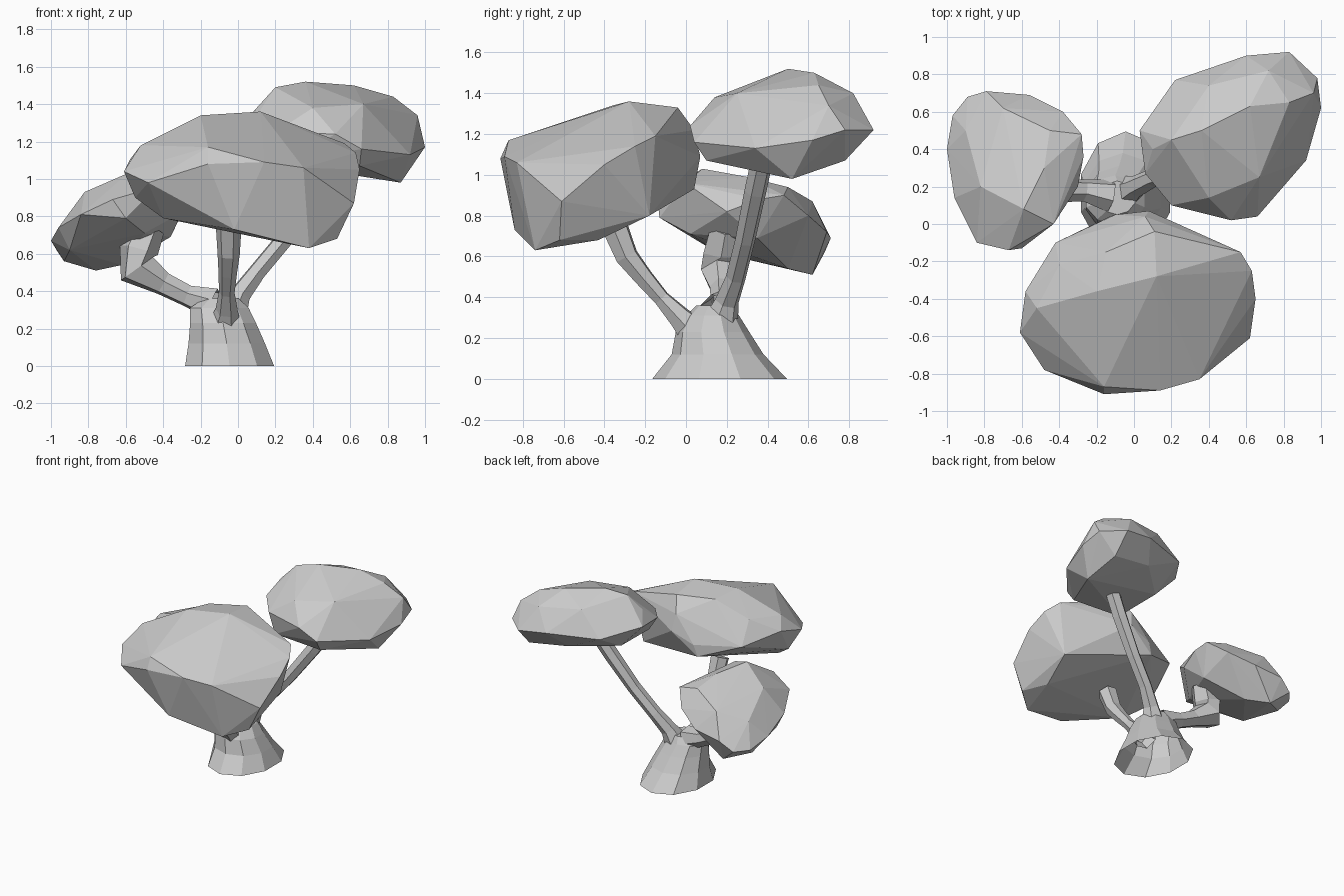
import bpy
import bmesh
import math
from mathutils import Vector

default_cube = bpy.data.objects.get("Cube")
if default_cube:
    bpy.data.objects.remove(default_cube, do_unlink=True)

# One plain grey for the whole tree
grey = bpy.data.materials.new("plain_grey")
grey.use_nodes = True
colour = (0.6, 0.6, 0.6, 1)
grey.diffuse_color = colour
grey.node_tree.nodes["Principled BSDF"].inputs["Base Color"].default_value = colour


def finish(name, bm):
    """Turn a bmesh into a flat shaded grey object."""
    mesh = bpy.data.meshes.new(name)
    bm.to_mesh(mesh)
    bm.free()
    mesh.materials.append(grey)
    obj = bpy.data.objects.new(name, mesh)
    bpy.context.collection.objects.link(obj)
    return obj


def skin(name, rings):
    """Join equal rings of points into a tube, open at its foot."""
    bm = bmesh.new()
    loops = [[bm.verts.new(p) for p in ring] for ring in rings]
    for low, high in zip(loops, loops[1:]):
        for i in range(len(low)):
            j = (i + 1) % len(low)
            bm.faces.new((low[i], low[j], high[j], high[i]))
    bm.faces.new(loops[-1])
    return finish(name, bm)


def branch(name, path, radii, sides=6):
    """Sweep a tapering polygon along a path."""
    points = [Vector(p) for p in path]
    rings = []
    for i, centre in enumerate(points):
        along = (points[min(i + 1, len(points) - 1)] - points[max(i - 1, 0)]).normalized()
        if i == 0:
            across = along.orthogonal().normalized()
        else:
            across = (across - along * across.dot(along)).normalized()
        other = along.cross(across)
        angles = [math.tau * k / sides for k in range(sides)]
        rings.append([centre + radii[i] * (across * math.cos(a) + other * math.sin(a))
                      for a in angles])
    return skin(name, rings)


def canopy(name, *corner_groups):
    """Wrap a faceted hull around the corners of a foliage clump."""
    bm = bmesh.new()
    for group in corner_groups:
        for corner in group:
            bm.verts.new(corner)
    bmesh.ops.convex_hull(bm, input=bm.verts)
    inside = [v for v in bm.verts if not v.link_faces]
    bmesh.ops.delete(bm, geom=inside, context="VERTS")
    bmesh.ops.recalc_face_normals(bm, faces=bm.faces)
    return finish(name, bm)


# Flared trunk: centre x, centre y, half width, half depth, height
trunk_levels = [(-.045, .165, .25, .33, 0), (-.06, .155, .215, .225, .12),
                (-.08, .13, .185, .18, .23), (-.1, .13, .165, .13, .31),
                (-.09, .14, .1, .09, .36)]
trunk_sides = 10
turns = [math.tau * k / trunk_sides + math.pi / 2 for k in range(trunk_sides)]
skin("trunk", [[(cx + rx * math.cos(a), cy + ry * math.sin(a), z) for a in turns]
               for cx, cy, rx, ry, z in trunk_levels])

# Three branches
branch("front_branch",
       [(-.07, .05, .22), (-.06, -.03, .3), (-.06, -.12, .395),
        (-.055, -.21, .5), (-.05, -.29, .6), (-.05, -.355, .76)],
       [.09, .06, .042, .05, .06, .07])
branch("back_branch",
       [(-.05, .16, .25), (.01, .2, .38), (.1, .245, .5),
        (.25, .29, .68), (.42, .34, .92), (.51, .37, 1.06)],
       [.1, .06, .05, .05, .055, .055])
branch("right_branch",
       [(-.13, .15, .33), (-.27, .18, .375), (-.4, .18, .44),
        (-.54, .18, .52), (-.53, .18, .62), (-.48, .2, .74)],
       [.09, .06, .065, .11, .105, .09])

# Foliage clumps: rim, crown and underside corners
canopy("front_canopy",
       [(-.61, -.58, 1.04), (-.58, -.36, 1.1), (-.42, -.1, 1.03), (-.1, .05, 1.02),
        (.08, .07, 1.09), (.57, -.15, 1.19), (.63, -.25, 1.14), (.65, -.4, 1.05),
        (.62, -.61, .87), (.35, -.83, 1.06), (.14, -.89, 1.09), (-.16, -.91, 1.08),
        (-.48, -.78, .98)],
       [(-.16, -.87, 1.17), (-.52, -.45, 1.18), (-.2, -.36, 1.34), (.12, -.28, 1.36),
        (.11, -.04, 1.33), (.06, .04, 1.22), (-.4, -.22, 1.2), (-.15, -.15, 1.32)],
       [(-.55, -.5, .9), (-.4, -.6, .79), (-.02, -.84, .73), (.38, -.74, .63),
        (.53, -.62, .68), (.45, -.43, .68), (.5, -.18, .8), (-.13, .04, .93)])
canopy("back_canopy",
       [(.03, .5, 1.3), (.22, .77, 1.25), (.6, .9, 1.25), (.83, .92, 1.22),
        (.98, .78, 1.22), (1, .62, 1.17), (.92, .34, 1.13), (.66, .04, 1.16),
        (.52, .02, 1.24), (.2, .1, 1.25), (.06, .27, 1.28)],
       [(.1, .4, 1.38), (.2, .45, 1.49), (.36, .5, 1.52), (.62, .63, 1.5),
        (.83, .65, 1.44), (.96, .7, 1.34), (.67, .25, 1.4), (.4, .14, 1.38),
        (.4, .74, 1.43), (.72, .82, 1.4)],
       [(.87, .52, .98), (.65, .1, 1.07), (.24, .12, 1.08), (.22, .5, 1.1),
        (.5, .76, 1.12), (.83, .78, 1.07)])
canopy("right_canopy",
       [(-1, .4, .67), (-.96, .14, .74), (-.97, .58, .62), (-.89, .68, .62),
        (-.79, .71, .69), (-.56, .69, .72), (-.38, .6, .8), (-.28, .48, .9),
        (-.27, .36, .88), (-.3, .2, .82), (-.43, 0, .96), (-.6, -.13, .79),
        (-.67, -.14, .89), (-.84, -.1, .81)],
       [(-.59, .08, 1.03), (-.48, .3, .99), (-.82, .2, .93), (-.45, .5, .94),
        (-.7, .62, .87), (-.9, .5, .8)],
       [(-.76, .62, .51), (-.93, .5, .56), (-.9, .15, .62), (-.62, .5, .54),
        (-.36, .35, .69), (-.5, .02, .71)])
